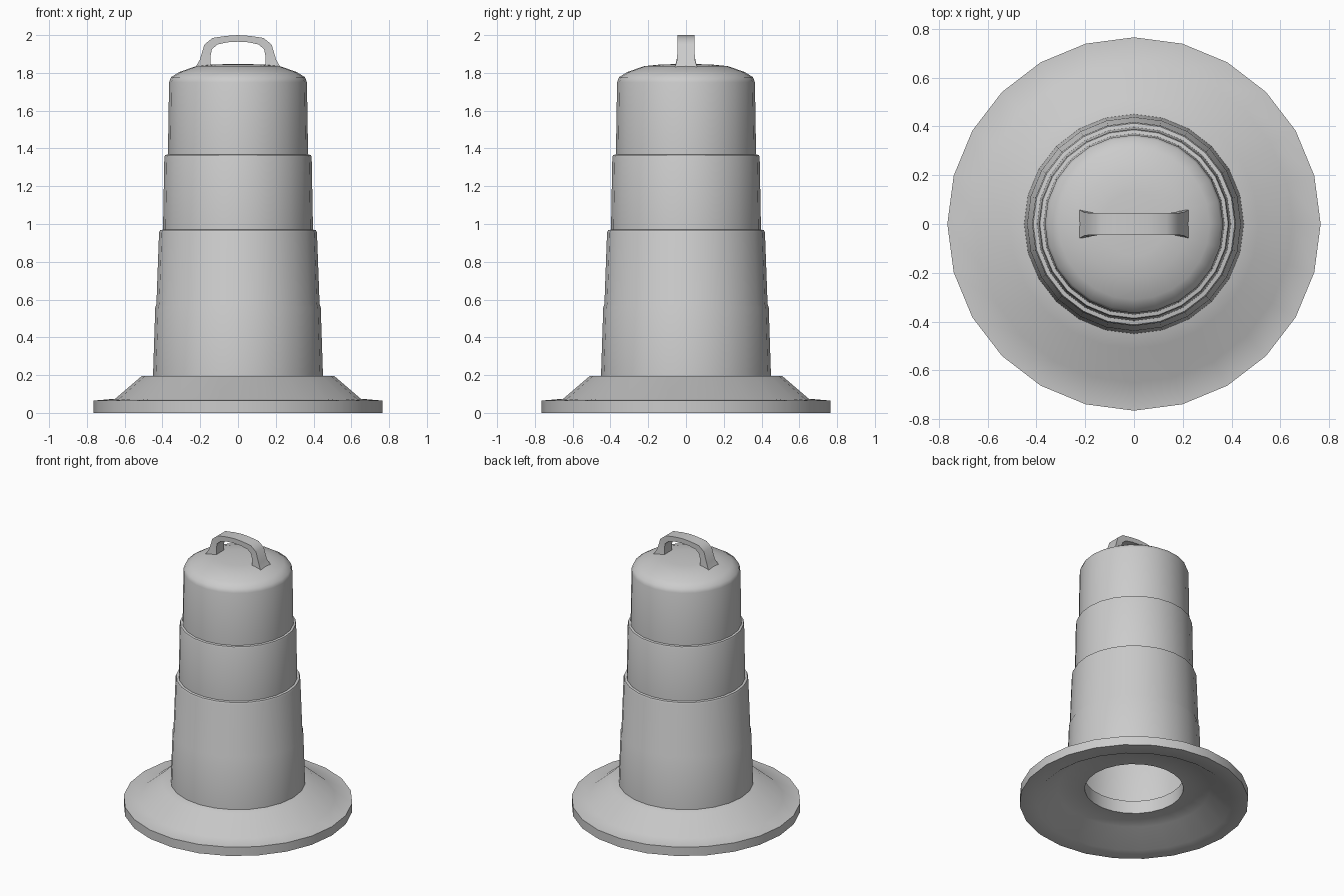
import bpy, bmesh
from math import sin, cos, pi, radians

if "Cube" in bpy.data.objects:
    bpy.data.objects.remove(bpy.data.objects["Cube"])

SIDES = 24


def finish(bm, name, angle):
    bmesh.ops.remove_doubles(bm, verts=bm.verts, dist=1e-5)
    bmesh.ops.recalc_face_normals(bm, faces=bm.faces)
    me = bpy.data.meshes.new(name)
    bm.to_mesh(me)
    bm.free()
    ob = bpy.data.objects.new(name, me)
    bpy.context.collection.objects.link(ob)
    bpy.ops.object.select_all(action='DESELECT')
    ob.select_set(True)
    bpy.context.view_layer.objects.active = ob
    bpy.ops.object.shade_smooth_by_angle(angle=radians(angle))
    return ob


def lathe(name, profile, closed=False, angle=45):
    """Revolve (radius, z) points about the z axis."""
    bm = bmesh.new()
    rings = []
    for r, z in profile:
        if r == 0:
            rings.append([bm.verts.new((0, 0, z))] * SIDES)
        else:
            rings.append([bm.verts.new((r * cos(2 * pi * i / SIDES),
                                        r * sin(2 * pi * i / SIDES), z))
                          for i in range(SIDES)])
    pairs = list(zip(rings, rings[1:]))
    if closed:
        pairs.append((rings[-1], rings[0]))
    for a, b in pairs:
        for i in range(SIDES):
            j = (i + 1) % SIDES
            bm.faces.new(dict.fromkeys((a[i], a[j], b[j], b[i])))
    return finish(bm, name, angle)


# Heavy rubber base ring, hollow underneath with an open centre
lathe("base_ring", [(.765, 0), (.765, .065), (.65, .075), (.51, .195),
                    (.33, .195), (.33, .10), (.51, .10), (.65, 0)], closed=True)

# Tapered, stepped barrel with a domed lid, open at the bottom
lathe("barrel", [(.45, .195), (.438, .56), (.432, .575),
                 (.418, .955), (.413, .967), (.397, .97),
                 (.390, 1.355), (.386, 1.365), (.371, 1.368),
                 (.365, 1.75), (.355, 1.777), (.31, 1.805),
                 (.22, 1.836), (.13, 1.845), (0, 1.847)])

# Carry handle: (outer x, z, half width), (inner x, z, half width) per section
half = [((.228, 1.825, .06), (.145, 1.825, .045)),
        ((.202, 1.87, .047), (.145, 1.89, .045)),
        ((.178, 1.95, .045), (.138, 1.925, .045)),
        ((.135, 1.985, .045), (.11, 1.95, .045)),
        ((.06, 1.996, .045), (.055, 1.962, .045)),
        ((0, 2.0, .045), (0, 1.965, .045))]
mirrored = [tuple((-x, z, w) for x, z, w in s) for s in reversed(half[:-1])]
bm = bmesh.new()
loops = []
for (ox, oz, ow), (ix, iz, iw) in half + mirrored:
    loops.append([bm.verts.new(p) for p in
                  ((ox, -ow, oz), (ox, ow, oz), (ix, iw, iz), (ix, -iw, iz))])
for a, b in zip(loops, loops[1:]):
    for i in range(4):
        j = (i + 1) % 4
        bm.faces.new((a[i], a[j], b[j], b[i]))
bm.faces.new(loops[0])
bm.faces.new(loops[-1])
finish(bm, "carry_handle", 50)
